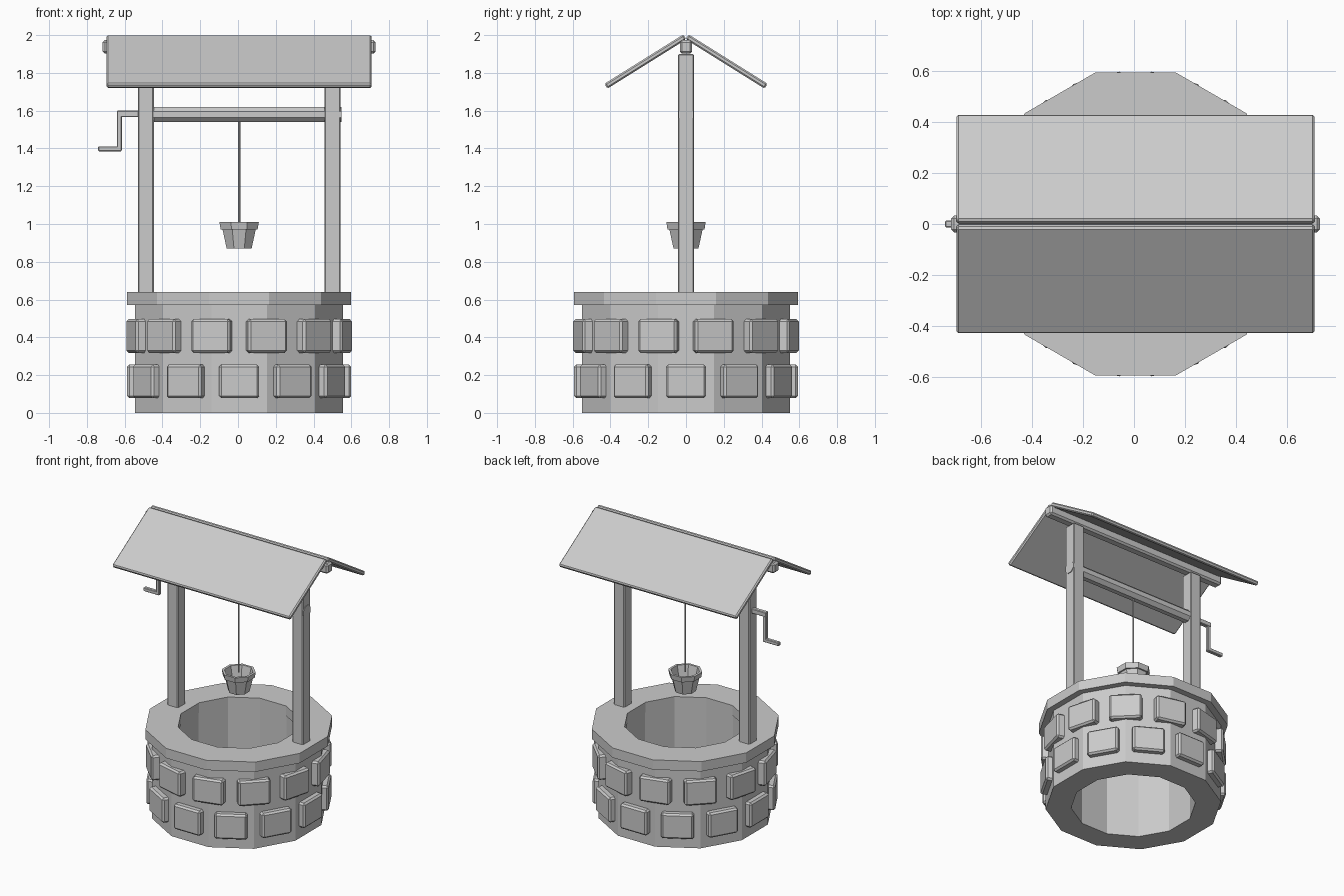
import bpy
import math
from mathutils import Matrix, Vector

default = bpy.data.objects.get("Cube")
if default:
    bpy.data.objects.remove(default, do_unlink=True)

CX = 0.006  # axis of the well
STEP = math.radians(30)

grey = bpy.data.materials.new("plain grey")
grey.use_nodes = True
COLOR = (0.6, 0.6, 0.6, 1)
grey.diffuse_color = COLOR
grey.node_tree.nodes["Principled BSDF"].inputs["Base Color"].default_value = COLOR


def add_mesh(name, verts, faces, matrix=Matrix(), bevel=0):
    mesh = bpy.data.meshes.new(name)
    mesh.from_pydata(verts, [], faces)
    mesh.materials.append(grey)
    obj = bpy.data.objects.new(name, mesh)
    bpy.context.collection.objects.link(obj)
    obj.matrix_world = matrix
    if bevel:
        mod = obj.modifiers.new("Bevel", "BEVEL")
        mod.width = bevel
        mod.segments = 1
    return obj


def box(name, center, size, rot=Matrix(), bevel=0):
    sx, sy, sz = (s / 2 for s in size)
    verts = [(x, y, z) for x in (-sx, sx) for y in (-sy, sy) for z in (-sz, sz)]
    faces = [(0, 1, 3, 2), (4, 6, 7, 5), (0, 4, 5, 1),
             (2, 3, 7, 6), (0, 2, 6, 4), (1, 5, 7, 3)]
    return add_mesh(name, verts, faces, Matrix.Translation(center) @ rot, bevel)


def lathe(name, profile, sides, closed=True, matrix=Matrix.Translation((CX, 0, 0))):
    """Turn (apothem, z) points about z, with a flat side facing front."""
    verts, faces, n = [], [], len(profile)
    grow = 1 / math.cos(math.pi / sides)
    for i in range(sides):
        a = 2 * math.pi * (i + 0.5) / sides - math.pi / 2
        verts += [(r * grow * math.cos(a), r * grow * math.sin(a), z) for r, z in profile]
    for i in range(sides):
        j = (i + 1) % sides
        for k in range(n if closed else n - 1):
            m = (k + 1) % n
            faces.append((i * n + k, j * n + k, j * n + m, i * n + m))
    if not closed:  # cap both ends of an open profile
        faces.append([i * n for i in reversed(range(sides))])
        faces.append([i * n + n - 1 for i in range(sides)])
    return add_mesh(name, verts, faces, matrix)


def rod(name, start, end, radius, sides=8):
    axis = Vector(end) - Vector(start)
    turn = axis.to_track_quat("Z", "Y").to_matrix().to_4x4()
    return lathe(name, [(radius, 0), (radius, axis.length)], sides, False,
                 Matrix.Translation(start) @ turn)


# Round wall and its capping ring
lathe("well_wall", [(0.55, 0), (0.55, 0.57), (0.39, 0.57), (0.39, 0)], 12)
lathe("wall_cap", [(0.593, 0.57), (0.593, 0.64), (0.385, 0.64), (0.385, 0.57)], 12)

# Two staggered rows of raised stones
for row, z, shift in (("lower", 0.167, 0), ("upper", 0.407, 0.5)):
    for i in range(12):
        rot = Matrix.Rotation((i + shift) * STEP, 4, "Z")
        center = Vector((CX, 0, z)) + rot @ Vector((0, -0.56, 0))
        box(f"{row}_stone", center, (0.212, 0.066, 0.178), rot, 0.012)

# Posts, ridge beam and the two roof panels
for side, s in (("right", -1), ("left", 1)):
    box(f"{side}_post", (CX + s * 0.494, 0, 1.265), (0.085, 0.084, 1.27), bevel=0.006)
box("ridge_beam", (CX, 0, 1.938), (1.446, 0.066, 0.072), bevel=0.012)
for side, s in (("front", -1), ("back", 1)):
    tilt = Matrix.Rotation(-s * math.radians(32), 4, "X")
    box(f"{side}_roof_panel", (CX, s * 0.215, 1.86), (1.404, 0.492, 0.03), tilt, 0.008)

# Windlass axle and crank
rod("axle", (CX - 0.53, 0, 1.58), (CX + 0.541, 0, 1.58), 0.04)
box("crank_shaft", (-0.576, 0, 1.583), (0.13, 0.03, 0.034), bevel=0.004)
box("crank_arm", (-0.628, 0, 1.488), (0.026, 0.026, 0.2), bevel=0.004)
box("crank_handle", (-0.678, 0, 1.398), (0.124, 0.026, 0.026), bevel=0.004)

# Rope and hollow bucket
rod("rope", (CX, 0, 1.0), (CX, 0, 1.56), 0.006)
lathe("bucket", [(0.066, 0.87), (0.088, 0.972), (0.098, 0.972), (0.104, 1.01),
                 (0.088, 1.01), (0.062, 0.885)], 8, False)
